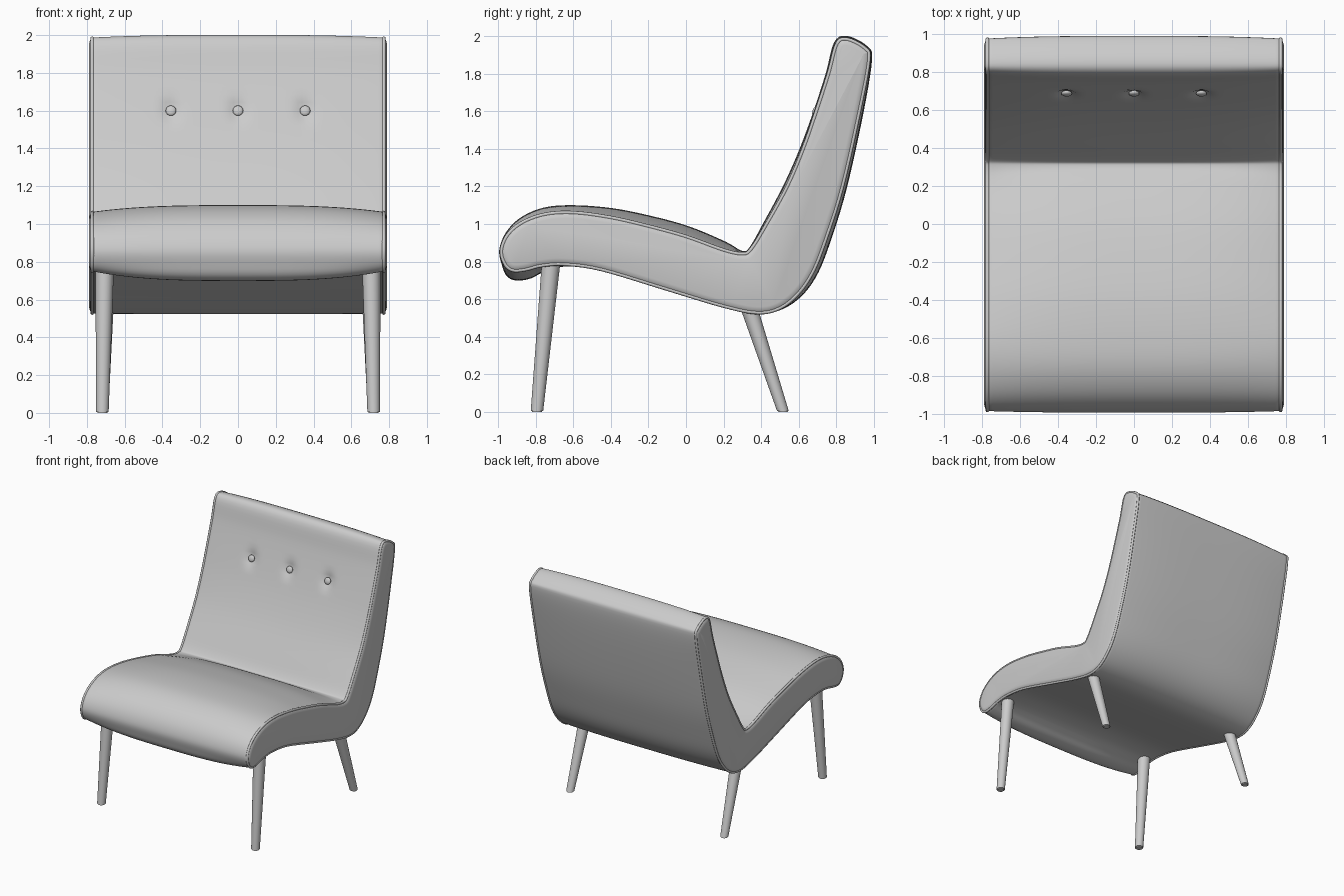
import bpy, bmesh, math
from mathutils import Vector

if "Cube" in bpy.data.objects:
    bpy.data.objects.remove(bpy.data.objects["Cube"])

grey = bpy.data.materials.new("light grey")
grey.use_nodes = True
colour = (0.6, 0.6, 0.6, 1)
grey.diffuse_color = colour
grey.node_tree.nodes["Principled BSDF"].inputs["Base Color"].default_value = colour

# Side outline of the cushion: y, z and how far the middle bulges outwards
OUTLINE = [
    (-.985, .86, .008), (-.965, .785, .015), (-.92, .75, .045), (-.85, .755, .05),
    (-.77, .775, .035), (-.65, .783, .01), (-.45, .755, 0), (-.1, .65, 0),
    (.2, .56, 0), (.38, .525, .002), (.5, .55, .008), (.6, .63, .02),
    (.68, .75, .025), (.75, .93, .025), (.835, 1.2, .022), (.925, 1.6, .02),
    (.975, 1.87, .014), (.955, 1.935, .014), (.86, 1.985, .014), (.8, 1.96, .014),
    (.755, 1.8, .012), (.69, 1.6, .012), (.62, 1.4, .015), (.535, 1.2, .018),
    (.425, 1.0, .015), (.345, .87, .01), (.3, .845, .012), (.2, .865, .042),
    (0, .937, .053), (-.2, .992, .053), (-.4, 1.038, .047), (-.6, 1.064, .036),
    (-.75, 1.055, .033), (-.87, 1.012, .024), (-.95, .945, .012)]
HALF = .765
BUTTONS = (-.355, 0, .355)
BUTTON_Z = 1.6


def smooth_loop(points, steps):
    """Closed Catmull-Rom curve through the points."""
    pts = [Vector(p) for p in points]
    n, out = len(pts), []
    for i in range(n):
        a, b, c, d = (pts[(i + k) % n] for k in (-1, 0, 1, 2))
        for s in range(steps):
            t = s / steps
            out.append(.5 * (2 * b + (c - a) * t + (2 * a - 5 * b + 4 * c - d) * t ** 2
                             + (3 * b - a - 3 * c + d) * t ** 3))
    return out


def finish(bm, name, angle=40):
    bmesh.ops.recalc_face_normals(bm, faces=bm.faces)
    mesh = bpy.data.meshes.new(name)
    bm.to_mesh(mesh)
    bm.free()
    obj = bpy.data.objects.new(name, mesh)
    bpy.context.collection.objects.link(obj)
    mesh.materials.append(grey)
    bpy.ops.object.select_all(action='DESELECT')
    obj.select_set(True)
    bpy.context.view_layer.objects.active = obj
    bpy.ops.object.shade_smooth_by_angle(angle=math.radians(angle))
    return obj


loop = smooth_loop(OUTLINE, 5)
count = len(loop)
normals = []
for i in range(count):
    d = loop[(i + 1) % count] - loop[i - 1]
    normals.append(Vector((d.y, -d.x)).normalized())


def section(x, inset=0):
    """Outline at x, bulged towards the middle and dimpled at the buttons."""
    bulge = 1 - min(1, abs(x) / HALF) ** 3
    ring = []
    for p, n in zip(loop, normals):
        y, z = p.xy + n * (p.z * bulge - inset)
        if n.x < -.5 and z > 1.2:
            for bx in BUTTONS:
                r2 = (x - bx) ** 2 + (z - BUTTON_Z) ** 2
                y += .03 * math.exp(-r2 / .045 ** 2)
        ring.append(Vector((x, y, z)))
    return ring


# Upholstered shell with softly padded side panels
columns = 72
rings = [section(HALF * (2 * i / columns - 1)) for i in range(columns + 1)]
ends = [(.776, .006), (.784, .016), (.789, .035)]
rings = ([section(-x, i) for x, i in reversed(ends)] + rings
         + [section(x, i) for x, i in ends])
bm = bmesh.new()
verts = [[bm.verts.new(p) for p in ring] for ring in rings]
for a, b in zip(verts, verts[1:]):
    for i in range(count):
        j = (i + 1) % count
        bm.faces.new((a[i], a[j], b[j], b[i]))
bm.faces.new(verts[0])
bm.faces.new(verts[-1])
finish(bm, "seat_and_back", 60)

# Piping around both side panels
for side, name in ((1, "left"), (-1, "right")):
    curve = bpy.data.curves.new(name + "_piping", 'CURVE')
    curve.dimensions = '3D'
    curve.bevel_depth = .01
    curve.bevel_resolution = 2
    spline = curve.splines.new('POLY')
    spline.points.add(count - 1)
    for point, p in zip(spline.points, section(side * .772, .004)):
        point.co = (*p, 1)
    spline.use_cyclic_u = True
    spline.use_smooth = True
    curve.materials.append(grey)
    bpy.context.collection.objects.link(bpy.data.objects.new(name + "_piping", curve))

# Tufting buttons
for bx, name in zip(BUTTONS, ("right", "middle", "left")):
    bm = bmesh.new()
    bmesh.ops.create_uvsphere(bm, u_segments=20, v_segments=12, radius=.028)
    bmesh.ops.scale(bm, vec=(1, .5, 1), verts=bm.verts)
    button = finish(bm, name + "_button")
    button.location = (bx, .687, BUTTON_Z)
    button.rotation_euler.x = -.33


def leg(name, top, foot, r_top, r_foot):
    """Tapered leg, slanted by shearing so the foot stays flat."""
    top, foot = Vector(top), Vector(foot)
    bm = bmesh.new()
    bmesh.ops.create_cone(bm, cap_ends=True, segments=24, radius1=r_foot,
                          radius2=r_top, depth=top.z)
    bmesh.ops.bevel(bm, geom=[e for e in bm.edges if all(v.co.z < 0 for v in e.verts)],
                    offset=.006, segments=2, affect='EDGES')
    for v in bm.verts:
        v.co.z += top.z / 2
        shift = foot.lerp(top, v.co.z / top.z)
        v.co.x += shift.x
        v.co.y += shift.y
    finish(bm, name)


for side, name in ((1, "left"), (-1, "right")):
    leg("front_" + name + "_leg", (side * .705, -.715, .82), (side * .718, -.793, 0), .05, .033)
    leg("back_" + name + "_leg", (side * .705, .33, .57), (side * .718, .517, 0), .047, .031)
